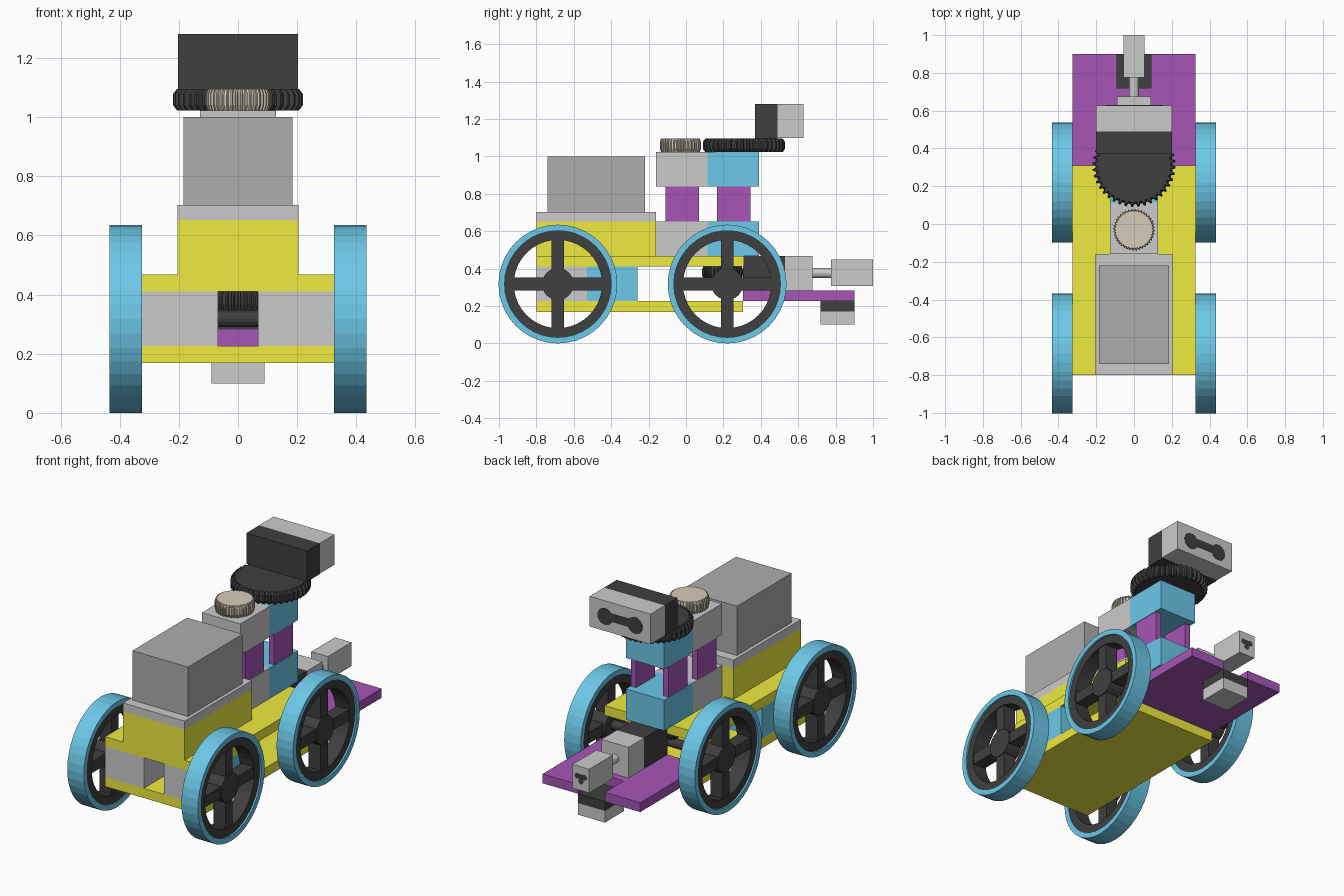
import bpy, bmesh
from math import sin, cos, pi, tau

if "Cube" in bpy.data.objects:
    bpy.data.objects.remove(bpy.data.objects["Cube"])


def mat(name, *rgb):
    m = bpy.data.materials.new(name)
    m.diffuse_color = (*rgb, 1)
    m.use_nodes = True
    m.node_tree.nodes["Principled BSDF"].inputs["Base Color"].default_value = m.diffuse_color
    return m


YELLOW = mat("yellow", 0.86, 0.83, 0.05)
BLUE = mat("blue", 0.15, 0.58, 0.81)
PURPLE = mat("purple", 0.38, 0.09, 0.47)
BLACK = mat("black", 0.05, 0.05, 0.05)
DARK = mat("dark_grey", 0.42, 0.42, 0.42)
TAN = mat("tan", 0.67, 0.6, 0.48)


def finish(name, bm, m=None):
    bmesh.ops.recalc_face_normals(bm, faces=bm.faces)
    me = bpy.data.meshes.new(name)
    bm.to_mesh(me)
    bm.free()
    if m:
        me.materials.append(m)
    ob = bpy.data.objects.new(name, me)
    bpy.context.collection.objects.link(ob)
    return ob


def loft(bm, rings, closed=False):
    """Skin a list of point rings, capped at both ends or closed into a loop."""
    vs = [[bm.verts.new(p) for p in r] for r in rings]
    n = len(vs[0])
    pairs = list(zip(vs, vs[1:])) + ([(vs[-1], vs[0])] if closed else [])
    for a, b in pairs:
        for i in range(n):
            j = (i + 1) % n
            bm.faces.new((a[i], a[j], b[j], b[i]))
    if not closed:
        bm.faces.new(vs[0])
        bm.faces.new(vs[-1])


def add_box(bm, x, y, z):
    loft(bm, [[(x[0], y[0], k), (x[1], y[0], k), (x[1], y[1], k), (x[0], y[1], k)] for k in z])


def box(name, x, y, z, m=None):
    """x may be a half width or a (min, max) pair."""
    bm = bmesh.new()
    add_box(bm, x if isinstance(x, tuple) else (-x, x), y, z)
    return finish(name, bm, m)


def ring(axis, r, k, c, n):
    """Circle of n points at position k along an axis, centred on c."""
    pts = []
    for i in range(n):
        u, v = r * cos(tau * i / n), r * sin(tau * i / n)
        pts.append((k, c[0] + u, c[1] + v) if axis == "x" else (c[0] + u, k, c[1] + v))
    return pts


def gear(name, y, r, z, teeth, depth, m):
    """Toothed disc with chamfered rims."""
    bm = bmesh.new()
    rings = []
    for k, s in ((z[0], .94), (z[0] + .018, 1), (z[1] - .018, 1), (z[1], .94)):
        pts = []
        for t in range(teeth):
            for f, root in ((0, 1), (.4, 1), (.55, 0), (.85, 0)):
                a = tau * (t + f) / teeth
                q = r * s * (1 - depth * root)
                pts.append((q * cos(a), y + q * sin(a), k))
        rings.append(pts)
    loft(bm, rings)
    return finish(name, bm, m)


# chassis decks
box("lower_deck", .325, (-.80, .305), (.168, .226), YELLOW)
box("upper_deck", .325, (-.80, .31), (.41, .468), YELLOW)

# drive motors and wheels, both sides
WZ = .3175
for side, s in (("left", -1), ("right", 1)):
    def span(a, b):
        return tuple(sorted((s * a, s * b)))
    box(f"drive_motor_{side}", span(.067, .325), (-.80, -.53), (.226, .41))
    box(f"drive_gearbox_{side}", span(.067, .325), (-.53, -.26), (.226, .41), BLUE)
    for end, y in (("front", -.685), ("rear", .22)):
        c = (y, WZ)
        bm = bmesh.new()
        prof = ((.285, .325), (.3175, .325), (.3175, .435), (.285, .435))
        loft(bm, [ring("x", r, s * x, c, 40) for r, x in prof], True)
        finish(f"tyre_{end}_{side}", bm, BLUE)
        bm = bmesh.new()
        prof = ((.236, .33), (.286, .33), (.286, .425), (.236, .425))
        loft(bm, [ring("x", r, s * x, c, 40) for r, x in prof], True)
        loft(bm, [ring("x", .085, s * x, c, 24) for x in (.327, .425)])
        add_box(bm, span(.34, .42), (y - .034, y + .034), (WZ - .25, WZ + .25))
        add_box(bm, span(.341, .419), (y - .25, y + .25), (WZ - .034, WZ + .034))
        finish(f"wheel_rim_{end}_{side}", bm, BLACK)

# axles
bm = bmesh.new()
loft(bm, [ring("x", .028, x, (.22, WZ), 16) for x in (-.34, .34)])
finish("rear_axle", bm, BLACK)
gear("underdeck_gear", .195, .11, (.35, .41), 30, .06, BLACK)

# controller stack
box("controller_base", .205, (-.80, -.16), (.468, .652), YELLOW)
box("controller_plate", .205, (-.80, -.16), (.652, .703))
box("controller_block", .185, (-.74, -.22), (.703, 1.0), DARK)

# turret motors joined by thin posts
for level, z in (("lower", (.468, .652)), ("upper", (.838, 1.023))):
    box(f"turret_motor_{level}", .128, (-.16, .115), z)
    box(f"turret_gearbox_{level}", .128, (.115, .39), z, BLUE)
for sx in (-1, 1):
    for y in (-.11, .165):
        box("turret_post", tuple(sorted((sx * .09, sx * .125))), (y, y + .18), (.652, .838), PURPLE)

# turret gears
gear("pinion_gear", -.03, .11, (1.023, 1.095), 40, .06, TAN)
gear("turret_gear", .31, .22, (1.023, 1.095), 40, .07, BLACK)

# head sensor with two joined eyes
box("head_back", .202, (.37, .49), (1.095, 1.28), BLACK)
box("head_front", .202, (.49, .627), (1.098, 1.28))
bm = bmesh.new()
for x in (-.1, .1):
    loft(bm, [ring("y", .05, y, (x, 1.185), 20) for y in (.60, .629)])
add_box(bm, (-.1, .1), (.60, .629), (1.165, 1.215))
finish("head_eyes", bm, BLACK)

# bumper plate with a notch at its far edge
bm = bmesh.new()
outline = ((-.325, .305), (.325, .305), (.325, .90), (.09, .90), (.09, .72),
           (-.09, .72), (-.09, .90), (-.325, .90))
loft(bm, [[(x, y, z) for x, y in outline] for z in (.226, .282)])
finish("bumper_plate", bm, PURPLE)

# touch sensor and plunger
box("touch_back", .09, (.305, .53), (.282, .467), BLACK)
box("touch_body", .09, (.53, .675), (.282, .467))
bm = bmesh.new()
loft(bm, [ring("y", .026, y, (0, .377), 20) for y in (.67, .78)])
finish("touch_shaft", bm)
box("touch_head", .055, (.775, 1.0), (.307, .45))
bm = bmesh.new()
for x, z, r in ((-.024, .39, .017), (.024, .39, .017), (0, .362, .017)):
    loft(bm, [ring("y", r, y, (x, z), 12) for y in (.98, 1.001)])
add_box(bm, (-.024, .024), (.98, 1.001), (.376, .404))
finish("touch_socket", bm, BLACK)

# floor sensor under the notch
box("floor_sensor_back", .09, (.72, .90), (.17, .226), BLACK)
box("floor_sensor_front", .09, (.72, .90), (.10, .17))
